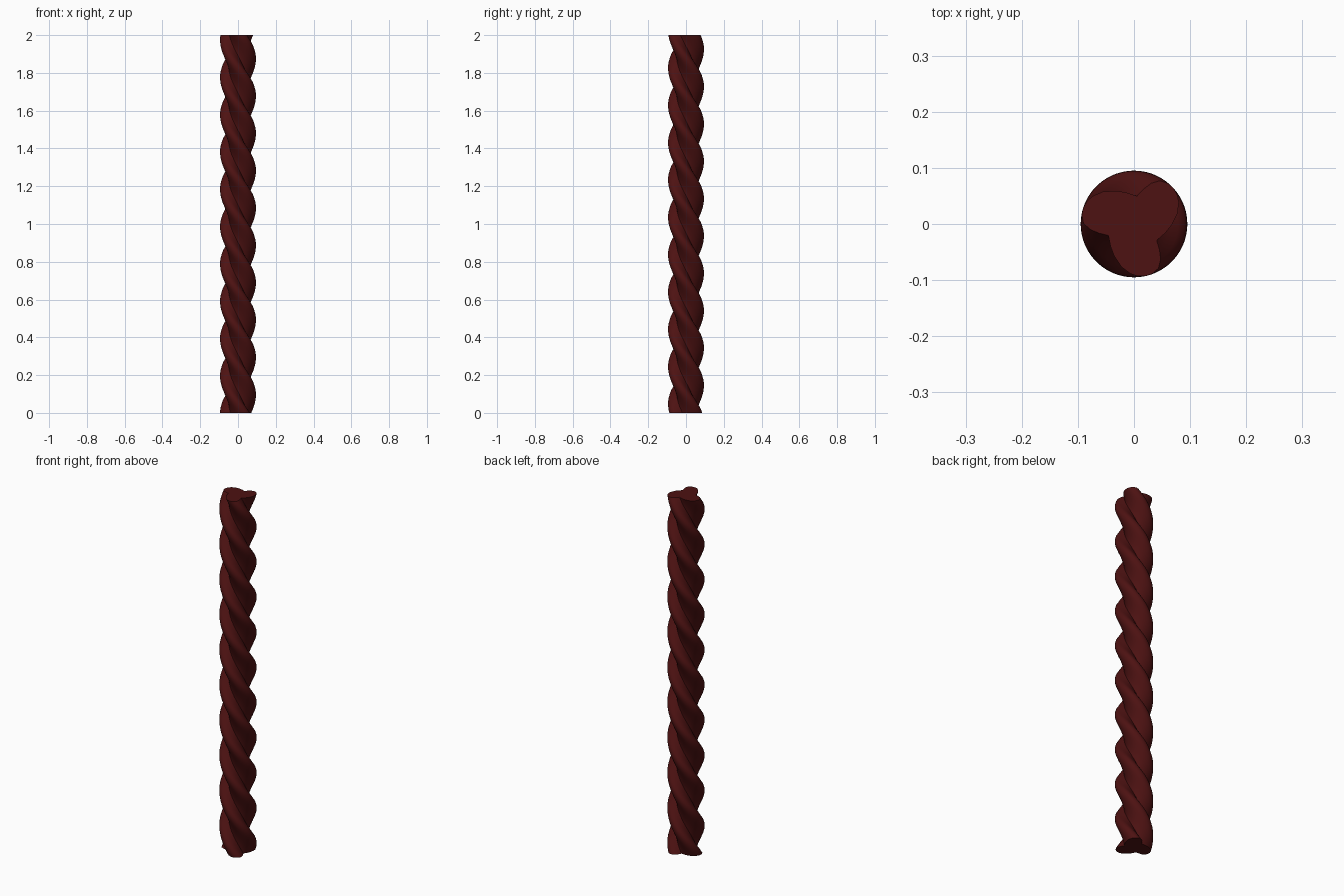
import bpy, bmesh, math

if "Cube" in bpy.data.objects:
    bpy.data.objects.remove(bpy.data.objects["Cube"])

HEIGHT = 2.0
PITCH = 0.593          # height of one full turn
STRANDS = 3
RINGS = 180
NOTCH_TOP = 84         # angle of a groove on the top face, degrees

# One skewed lobe of the cross-section: (angle from the groove, radius)
LOBE = [(0, .050), (10, .053), (20, .058), (34, .067), (50, .080), (62, .089),
        (70, .093), (78, .095), (86, .0945), (95, .090), (103, .079), (111, .064)]

profile = [(math.radians(NOTCH_TOP + 120 * s + a), r)
           for s in range(STRANDS) for a, r in LOBE]
n = len(profile)

# Twisted column: the profile turns clockwise as it rises
bm = bmesh.new()
rings = []
for i in range(RINGS + 1):
    z = HEIGHT * i / RINGS
    turn = 2 * math.pi * (HEIGHT - z) / PITCH
    rings.append([bm.verts.new((r * math.cos(a + turn), r * math.sin(a + turn), z))
                  for a, r in profile])
for low, high in zip(rings, rings[1:]):
    for j in range(n):
        k = (j + 1) % n
        bm.faces.new((low[j], low[k], high[k], high[j]))

# Flat cut ends
bm.faces.new(rings[0][::-1])
bm.faces.new(rings[-1])
bmesh.ops.recalc_face_normals(bm, faces=bm.faces[:])

mesh = bpy.data.meshes.new("twisted_rope")
bm.to_mesh(mesh)
bm.free()
rope = bpy.data.objects.new("twisted_rope", mesh)
bpy.context.collection.objects.link(rope)

# Dark red material
mat = bpy.data.materials.new("dark_red")
mat.diffuse_color = (0.075, 0.006, 0.006, 1)
mat.use_nodes = True
mat.node_tree.nodes["Principled BSDF"].inputs["Base Color"].default_value = mat.diffuse_color
mesh.materials.append(mat)

# Smooth strands, crisp grooves and ends
bpy.context.view_layer.objects.active = rope
rope.select_set(True)
bpy.ops.object.shade_smooth_by_angle(angle=math.radians(40))
